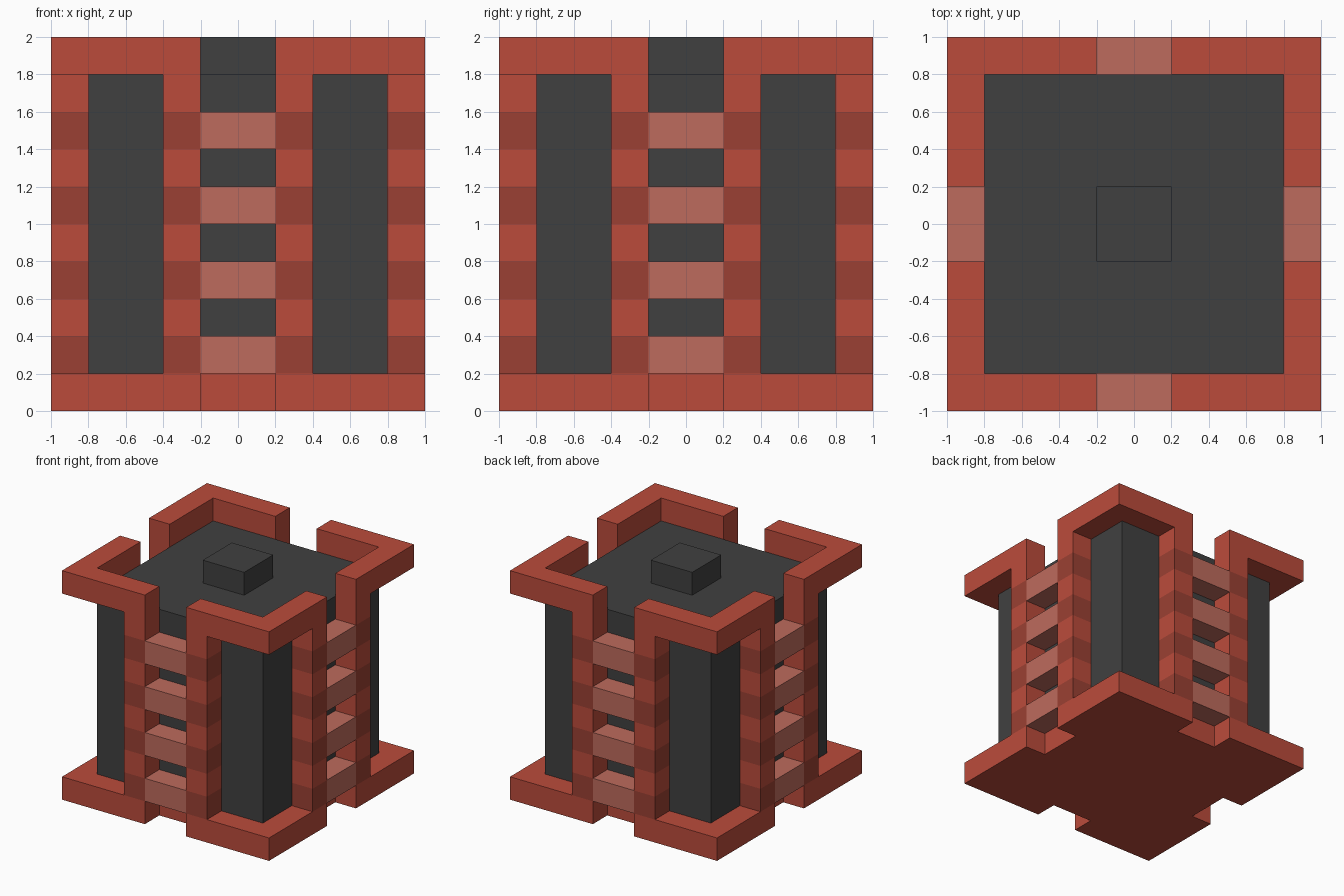
import bpy
import bmesh
from math import pi
from mathutils import Matrix, Vector

cube = bpy.data.objects.get("Cube")
if cube:
    bpy.data.objects.remove(cube, do_unlink=True)


def material(name, rgb):
    linear = [((c / 255 + 0.055) / 1.055) ** 2.4 for c in rgb]
    mat = bpy.data.materials.new(name)
    mat.use_nodes = True
    mat.diffuse_color = (*linear, 1)
    mat.node_tree.nodes["Principled BSDF"].inputs["Base Color"].default_value = (*linear, 1)
    return mat


RED = material("brick red", (187, 75, 59))
DARK_RED = material("dark red", (155, 64, 51))
PINK = material("dusty pink", (190, 107, 93))
GREY = material("charcoal grey", (64, 64, 64))

UNIT = 0.2       # grid step shared by every part
OUTER = 1.0      # half width of the frame
INNER = 0.8      # half width of the core


def prism(name, outline, levels, mats, turn=0):
    """Stack an outline over z levels; layers alternate between the materials."""
    bm = bmesh.new()
    spin = Matrix.Rotation(turn * pi / 2, 3, "Z")
    rings = [[bm.verts.new(spin @ Vector((x, y, z))) for x, y in outline] for z in levels]
    bm.faces.new(rings[0])
    bm.faces.new(rings[-1])
    count = len(outline)
    for layer, (low, high) in enumerate(zip(rings, rings[1:])):
        for i in range(count):
            j = (i + 1) % count
            face = bm.faces.new((low[i], low[j], high[j], high[i]))
            face.material_index = layer % len(mats)
    bmesh.ops.recalc_face_normals(bm, faces=bm.faces)
    mesh = bpy.data.meshes.new(name)
    bm.to_mesh(mesh)
    bm.free()
    for mat in mats:
        mesh.materials.append(mat)
    obj = bpy.data.objects.new(name, mesh)
    bpy.context.collection.objects.link(obj)
    return obj


def rect(x0, x1, y0, y1):
    return [(x0, y0), (x1, y0), (x1, y1), (x0, y1)]


# Base slab with a notch in the middle of each side
corner = [(UNIT, -INNER), (UNIT, -OUTER), (OUTER, -OUTER), (OUTER, -UNIT), (INNER, -UNIT)]
base_outline = []
for turn in range(4):
    spin = Matrix.Rotation(turn * pi / 2, 2)
    base_outline += [tuple(spin @ Vector(p)) for p in corner]
prism("base", base_outline, (0, UNIT), [RED])

# Solid core and the small block on its top
prism("core", rect(-INNER, INNER, -INNER, INNER), (UNIT, 9 * UNIT), [GREY])
prism("top_block", rect(-UNIT, UNIT, -UNIT, UNIT), (9 * UNIT, 10 * UNIT), [GREY])

post_levels = [UNIT * step for step in range(1, 10)]
for turn, side in enumerate(("front", "left", "back", "right")):
    # L-shaped rim at the corner following each side
    prism(f"{side}_corner_rim", corner + [(INNER, -INNER)], (9 * UNIT, 10 * UNIT), [RED], turn)

    # Pair of banded posts
    for label, x in (("a", -2 * UNIT), ("b", UNIT)):
        prism(f"{side}_post_{label}", rect(x, x + UNIT, -OUTER, -INNER),
              post_levels, [DARK_RED, RED], turn)

    # Rungs bridging the posts at the dark bands
    for step in range(1, 9, 2):
        prism(f"{side}_rung_{step // 2 + 1}", rect(-UNIT, UNIT, -OUTER, -INNER),
              (step * UNIT, (step + 1) * UNIT), [PINK], turn)
